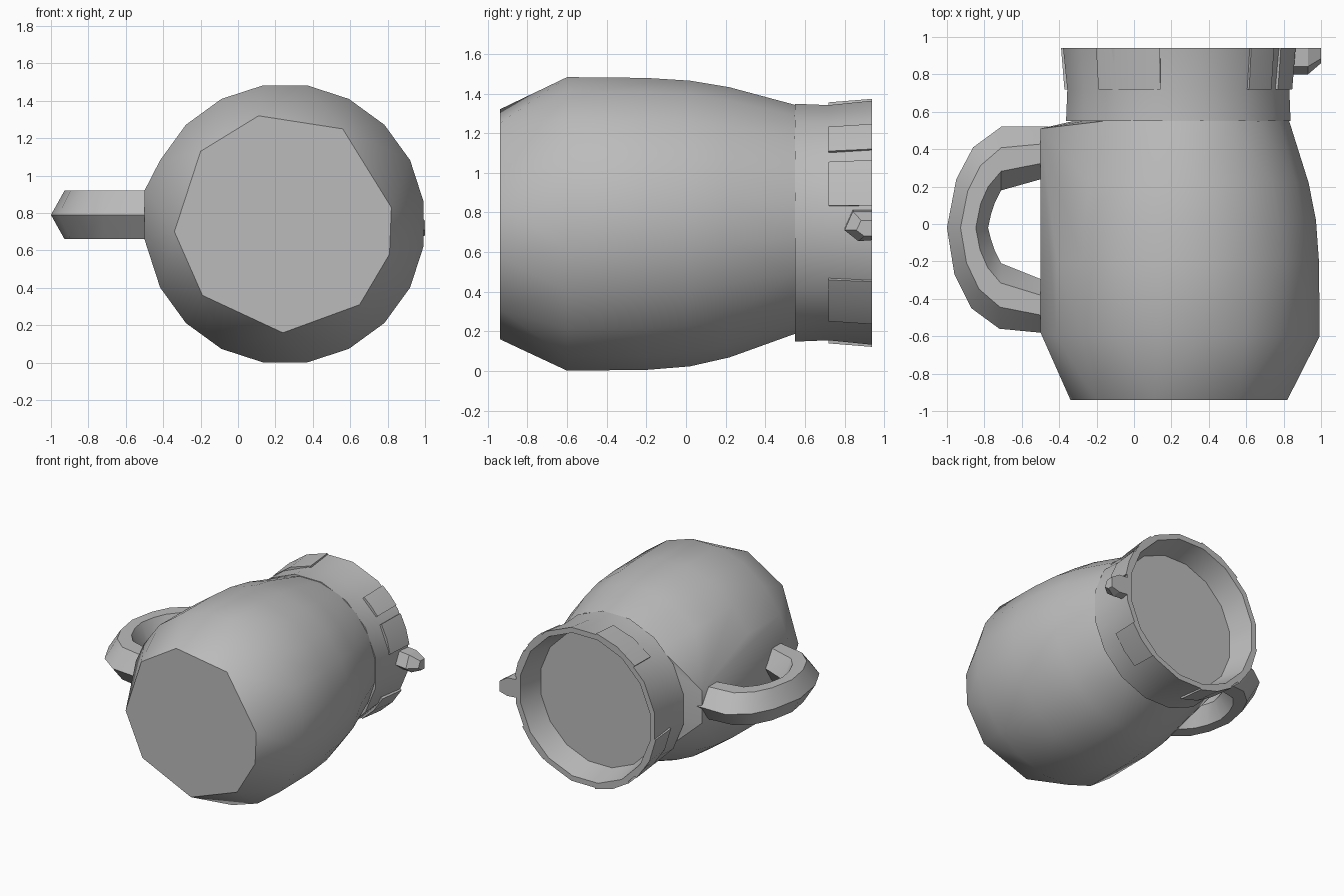
import bpy, bmesh, math
from mathutils import Vector

cube = bpy.data.objects.get("Cube")
if cube:
    bpy.data.objects.remove(cube, do_unlink=True)

grey = bpy.data.materials.new("plain_grey")
grey.use_nodes = True
grey.diffuse_color = (0.5, 0.5, 0.5, 1)
grey.node_tree.nodes["Principled BSDF"].inputs["Base Color"].default_value = (0.5, 0.5, 0.5, 1)


def finish(name, bm, angle):
    bmesh.ops.recalc_face_normals(bm, faces=bm.faces)
    mesh = bpy.data.meshes.new(name)
    bm.to_mesh(mesh)
    bm.free()
    mesh.materials.append(grey)
    ob = bpy.data.objects.new(name, mesh)
    bpy.context.collection.objects.link(ob)
    bpy.ops.object.select_all(action='DESELECT')
    ob.select_set(True)
    bpy.context.view_layer.objects.active = ob
    bpy.ops.object.shade_smooth_by_angle(angle=math.radians(angle))
    return ob


def circle(y, r, sides, cx, cz, phase=0.5, start=0, sweep=360):
    """Points around the jug axis at depth y."""
    step = math.radians(sweep) / sides
    a0 = math.radians(start) + phase * step
    count = sides if sweep == 360 else sides + 1
    return [Vector((cx + r * math.cos(a0 + i * step), y, cz + r * math.sin(a0 + i * step)))
            for i in range(count)]


def loft(bm, rings, closed=False, caps=True):
    """Skin equal-length rings in order."""
    loops = [[bm.verts.new(p) for p in ring] for ring in rings]
    n = len(loops[0])
    pairs = list(zip(loops, loops[1:])) + ([(loops[-1], loops[0])] if closed else [])
    for a, b in pairs:
        for i in range(n):
            bm.faces.new((a[i], a[(i + 1) % n], b[(i + 1) % n], b[i]))
    if caps and not closed:
        bm.faces.new(loops[0])
        bm.faces.new(loops[-1])


# Body: faceted hull with an irregular base and a flat ridge under the handle
base = [(0.11, 1.32), (0.56, 1.25), (0.82, 0.83), (0.81, 0.58), (0.65, 0.31),
        (0.24, 0.16), (-0.19, 0.36), (-0.34, 0.70), (-0.2, 1.13)]
points = [Vector((x, -0.94, z)) for x, z in base]
for y, r, cz in [(-0.6, 0.75, 0.742), (-0.2, 0.746, 0.742), (0.02, 0.73, 0.744),
                 (0.22, 0.69, 0.75), (0.55, 0.585, 0.765)]:
    points += circle(y, r, 20, 0.252, cz)
points += [Vector((-0.5, y, z)) for y in (-0.58, 0.51) for z in (0.66, 0.92)]
bm = bmesh.new()
for p in points:
    bm.verts.new(p)
hull = bmesh.ops.convex_hull(bm, input=bm.verts)
bmesh.ops.delete(bm, geom=list({v for v in hull["geom_interior"] + hull["geom_unused"]
                                if isinstance(v, bmesh.types.BMVert)}), context='VERTS')
bmesh.ops.dissolve_limit(bm, angle_limit=0.01, verts=bm.verts, edges=bm.edges)
finish("jug_body", bm, 30)

# Collar: slightly flared ring, recessed at the mouth
bm = bmesh.new()
profile = [(0.55, 0.5), (0.55, 0.612), (0.72, 0.605), (0.94, 0.628),
           (0.94, 0.585), (0.75, 0.535)]
loft(bm, [circle(y, r, 16, 0.237, 0.748) for y, r in profile])
finish("collar", bm, 30)

# Raised lugs around the outside of the collar
for i, (start, sweep) in enumerate([(99, 35), (8, 22), (36, 16), (188, 36), (232, 30), (306, 26)]):
    bm = bmesh.new()
    rings = []
    for k in range(3):
        a = math.radians(start + sweep * k / 2)
        rings.append([Vector((0.237 + r * math.cos(a), y, 0.748 + r * math.sin(a)))
                      for y, r in [(0.72, 0.58), (0.72, 0.615), (0.94, 0.633), (0.94, 0.59)]])
    loft(bm, rings)
    finish(f"collar_lug_{i + 1}", bm, 30)

# Handle: six-sided bar swept along a C, with its tips buried in the body
outer = [(-0.46, 0.52), (-0.71, 0.52), (-0.86, 0.41), (-0.95, 0.24), (-1.0, -0.02),
         (-0.96, -0.27), (-0.87, -0.45), (-0.72, -0.56), (-0.46, -0.585)]
inner = [(-0.46, 0.25), (-0.71, 0.18), (-0.745, 0.11), (-0.765, 0.05), (-0.78, -0.02),
         (-0.765, -0.08), (-0.745, -0.14), (-0.71, -0.21), (-0.46, -0.31)]
bm = bmesh.new()
section = [(0, 0.79), (0.33, 0.92), (0.7, 0.92), (1, 0.79), (0.7, 0.66), (0.33, 0.66)]
loft(bm, [[Vector((*Vector(o).lerp(Vector(i), t), z)) for t, z in section]
          for o, i in zip(outer, inner)])
finish("handle", bm, 35)

# Small faceted nub beside the mouth
bm = bmesh.new()
loft(bm, [[Vector((x, cy + sy * 0.07, cz + sz)) for sy, sz in
           [(-1, -0.02), (-0.4, 0.075), (1, 0.075), (1, -0.07), (0, -0.075)]]
          for x, cy, cz in [(0.82, 0.87, 0.74), (0.93, 0.87, 0.73)]] +
     [[Vector((1.0, 0.9 + sy * 0.04, 0.72 + sz)) for sy, sz in
       [(-1, -0.01), (-0.4, 0.04), (1, 0.04), (1, -0.04), (0, -0.04)]]])
finish("mouth_nub", bm, 20)
